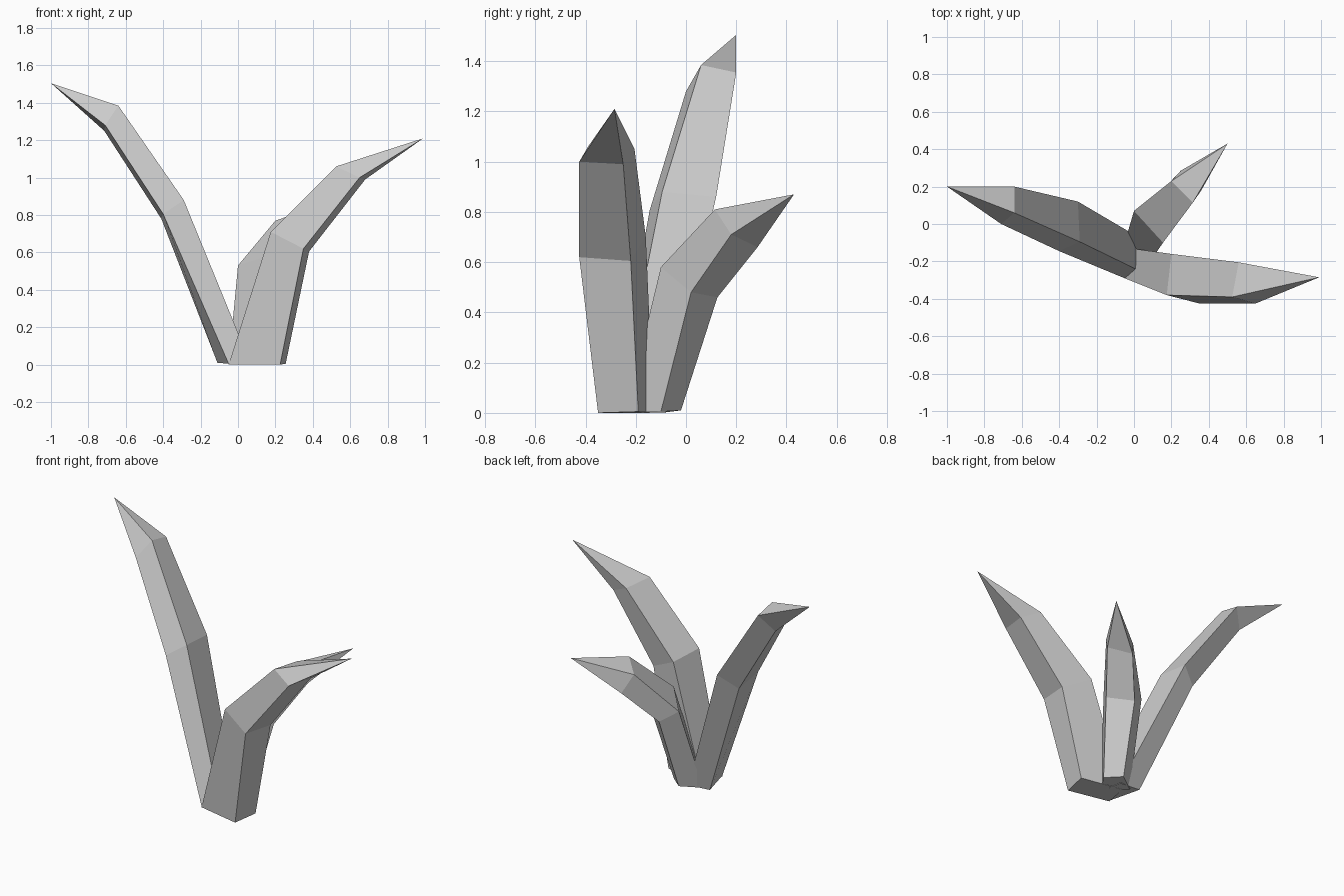
import bpy

if "Cube" in bpy.data.objects:
    bpy.data.objects.remove(bpy.data.objects["Cube"])

# Each leaf: rings of four corners (inner pair, then outer pair) ending in a tip
def make_leaf(name, rings, tip):
    verts = [p for ring in rings for p in ring] + [tip]
    faces = [(3, 2, 1, 0)]
    for r in range(len(rings) - 1):
        for i in range(4):
            j = (i + 1) % 4
            a, b = r * 4, r * 4 + 4
            faces.append((a + i, a + j, b + j, b + i))
    last = (len(rings) - 1) * 4
    for i in range(4):
        faces.append((last + i, last + (i + 1) % 4, len(verts) - 1))
    mesh = bpy.data.meshes.new(name)
    mesh.from_pydata(verts, [], faces)
    mesh.update()
    obj = bpy.data.objects.new(name, mesh)
    bpy.context.collection.objects.link(obj)
    # consistent outward normals
    bpy.context.view_layer.objects.active = obj
    obj.select_set(True)
    bpy.ops.object.mode_set(mode='EDIT')
    bpy.ops.mesh.select_all(action='SELECT')
    bpy.ops.mesh.normals_make_consistent(inside=False)
    bpy.ops.object.mode_set(mode='OBJECT')
    obj.select_set(False)

# Tall leaf leaning left
make_leaf("tall_leaf", [
    [(.07, -.27, 0), (.04, -.08, 0), (-.11, -.08, .01), (-.05, -.29, .005)],
    [(-.29, -.095, .88), (-.30, .12, .86), (-.41, .06, .78), (-.40, -.145, .805)],
    [(-.64, .06, 1.385), (-.64, .20, 1.355), (-.715, .135, 1.25), (-.71, 0, 1.28)],
], (-1, .20, 1.505))

# Middle leaf leaning right
make_leaf("middle_leaf", [
    [(-.05, -.29, 0), (-.02, -.13, 0), (.255, -.19, .005), (.225, -.35, 0)],
    [(.175, -.38, .71), (.20, -.16, .70), (.38, -.22, .605), (.35, -.425, .62)],
    [(.525, -.39, 1.06), (.56, -.205, 1.05), (.68, -.25, .99), (.65, -.425, 1.0)],
], (.99, -.285, 1.21))

# Short leaf leaning back
make_leaf("short_leaf", [
    [(-.05, -.10, 0), (.06, -.24, 0), (.155, -.10, .005), (.065, -.02, .01)],
    [(0, .07, .53), (.155, -.10, .58), (.235, .02, .48), (.10, .125, .46)],
    [(.20, .23, .77), (.315, .115, .81), (.36, .18, .71), (.25, .285, .66)],
], (.50, .43, .87))
